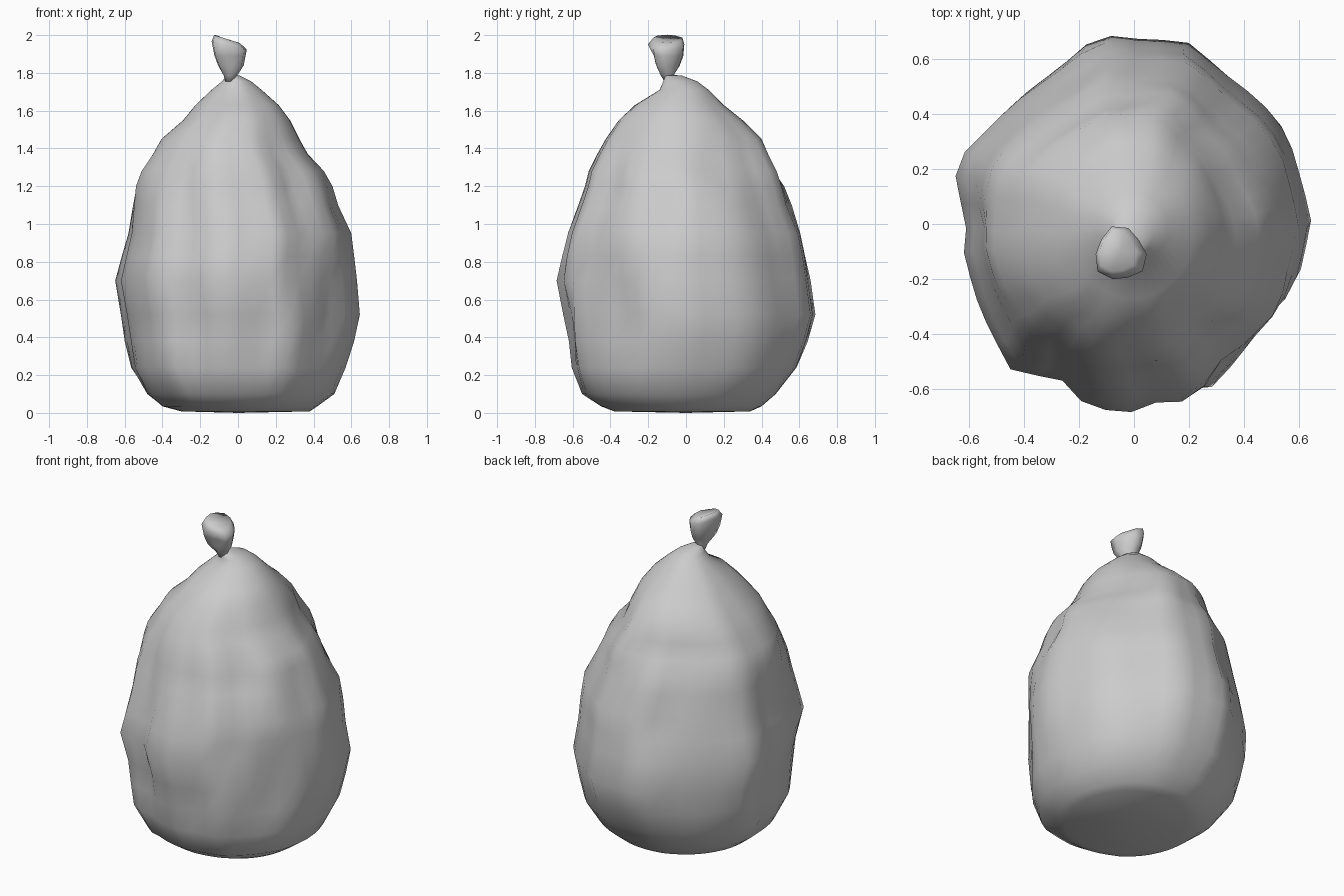
import bpy, bmesh, math

if "Cube" in bpy.data.objects:
    bpy.data.objects.remove(bpy.data.objects["Cube"])

N = 44

# outline of the bag seen from above, counter-clockwise
PLAN = [(.645, 0), (.56, .31), (.46, .46), (.31, .56), (.19, .655), (-.02, .665),
        (-.14, .685), (-.28, .56), (-.43, .45), (-.62, .27), (-.65, .18), (-.6, 0),
        (-.61, -.1), (-.55, -.3), (-.44, -.52), (-.39, -.55), (-.28, -.54), (-.17, -.64),
        (-.02, -.68), (.12, -.62), (.2, -.635), (.28, -.62), (.41, -.44), (.55, -.33), (.6, -.2)]

# levels: z, min x, max x, min y, max y
LEVELS = [(.008, -.30, .38, -.38, .34), (.035, -.40, .42, -.45, .40), (.10, -.48, .51, -.55, .475),
          (.24, -.565, .57, -.605, .585), (.38, -.60, .615, -.62, .645), (.52, -.62, .645, -.65, .685),
          (.70, -.65, .63, -.685, .66), (.83, -.615, .615, -.655, .63), (.95, -.58, .60, -.625, .605),
          (1.10, -.555, .53, -.57, .56), (1.20, -.54, .50, -.535, .52), (1.28, -.51, .455, -.515, .48),
          (1.37, -.45, .37, -.47, .435), (1.45, -.405, .325, -.425, .40), (1.55, -.29, .275, -.355, .30),
          (1.63, -.225, .215, -.27, .20), (1.71, -.14, .125, -.14, .12), (1.755, -.085, .07, -.12, .06),
          (1.785, -.06, .01, -.11, -.02)]

# dents (-) and bulges (+): azimuth, z, angular width, height, turn per unit z, depth
FOLDS = [(-33, .58, 8, .22, 0, -.055), (-62, .75, 7, .22, 35, -.04), (-86, .38, 10, .13, 0, -.025),
         (-52, 1.22, 9, .12, 20, -.03), (-48, .98, 8, .16, 30, .025), (-10, 1.1, 8, .2, 10, -.03),
         (25, 1.3, 12, .18, 0, -.04), (72, 1.33, 14, .12, 0, .07), (48, 1.55, 20, .12, 0, -.03),
         (45, 1.15, 14, .2, 0, -.03), (50, .65, 14, .5, 0, -.02), (105, .9, 10, .14, 0, -.035),
         (160, 1.2, 10, .3, 20, -.02), (225, 1.32, 16, .16, 0, -.035), (243, .7, 8, .4, 10, -.015)]


def plan_radius(a):
    """Distance from the middle to the outline in direction a."""
    dx, dy = math.cos(a), math.sin(a)
    for (x1, y1), (x2, y2) in zip(PLAN, PLAN[1:] + PLAN[:1]):
        ex, ey = x2 - x1, y2 - y1
        d = dx * ey - dy * ex
        if abs(d) < 1e-9:
            continue
        r = (x1 * ey - y1 * ex) / d
        t = (x1 * dy - y1 * dx) / d
        if r > 0 and -1e-6 <= t <= 1 + 1e-6:
            return r
    return .65


def fold(a, z):
    total = 0
    for az, fz, w, h, turn, depth in FOLDS:
        d = (math.degrees(a) - az - turn * (z - fz) + 180) % 360 - 180
        total += depth * math.exp(-(d / w) ** 2 - ((z - fz) / h) ** 2)
    return total


def fit(values, lo, hi):
    """Stretch numbers so that they span lo to hi."""
    a, b = min(values), max(values)
    return [lo + (v - a) / (b - a) * (hi - lo) for v in values]


def skin(name, rings, bottom, top):
    """Join rings of points into a closed, smooth shell."""
    bm = bmesh.new()
    rows = [[bm.verts.new(p) for p in ring] for ring in rings]
    n = len(rows[0])
    for lo, hi in zip(rows, rows[1:]):
        for i in range(n):
            j = (i + 1) % n
            bm.faces.new((lo[i], lo[j], hi[j], hi[i]))
    vb, vt = bm.verts.new(bottom), bm.verts.new(top)
    for i in range(n):
        j = (i + 1) % n
        bm.faces.new((vb, rows[0][j], rows[0][i]))
        bm.faces.new((vt, rows[-1][i], rows[-1][j]))
    bmesh.ops.recalc_face_normals(bm, faces=bm.faces)
    for f in bm.faces:
        f.smooth = True
    me = bpy.data.meshes.new(name)
    bm.to_mesh(me)
    bm.free()
    ob = bpy.data.objects.new(name, me)
    bpy.context.collection.objects.link(ob)
    return ob


# bag body
rings = []
for z, x0, x1, y0, y1 in LEVELS:
    lump = max(0, min(1, z / .35, (1.8 - z) / .7))
    dent = max(0, min(1, z / .25, (1.8 - z) / .3))
    square = .04 * math.exp(-((z - .2) / .16) ** 2)
    xs, ys = [], []
    for i in range(N):
        a = 2 * math.pi * i / N
        r = 1 + lump * (plan_radius(a + .1 * (z - .6)) / .655 - 1) * .9 + dent * fold(a, z) / .6
        r += square * math.sin(2 * a) ** 2
        xs.append(r * math.cos(a))
        ys.append(r * math.sin(a))
    rings.append([(x, y, z) for x, y in zip(fit(xs, x0, x1), fit(ys, y0, y1))])
skin("bag_body", rings, (0, 0, 0), (-.035, -.07, 1.79))

# gathered tuft above the tie: z, centre x, centre y, radius x, radius y
TUFT = [(1.755, -.045, -.09, .022, .025), (1.785, -.04, -.10, .035, .035), (1.84, -.04, -.11, .068, .075),
        (1.89, -.045, -.11, .082, .093), (1.945, -.05, -.11, .093, .098), (1.98, -.06, -.10, .068, .078)]
rings = []
for k, (z, cx, cy, rx, ry) in enumerate(TUFT):
    ring = []
    for i in range(10):
        a = 2 * math.pi * i / 10
        r = 1 + (.10 * math.cos(3 * a + 1.2) if k > 1 else 0)
        if k in (2, 3) and i in (7, 8):
            r -= .3
        tilt = -.022 * math.cos(a) if k > 3 else 0
        ring.append((cx + rx * r * math.cos(a), cy + ry * r * math.sin(a), z + tilt))
    rings.append(ring)
skin("tied_tuft", rings, (-.045, -.09, 1.75), (-.05, -.10, 1.97))
